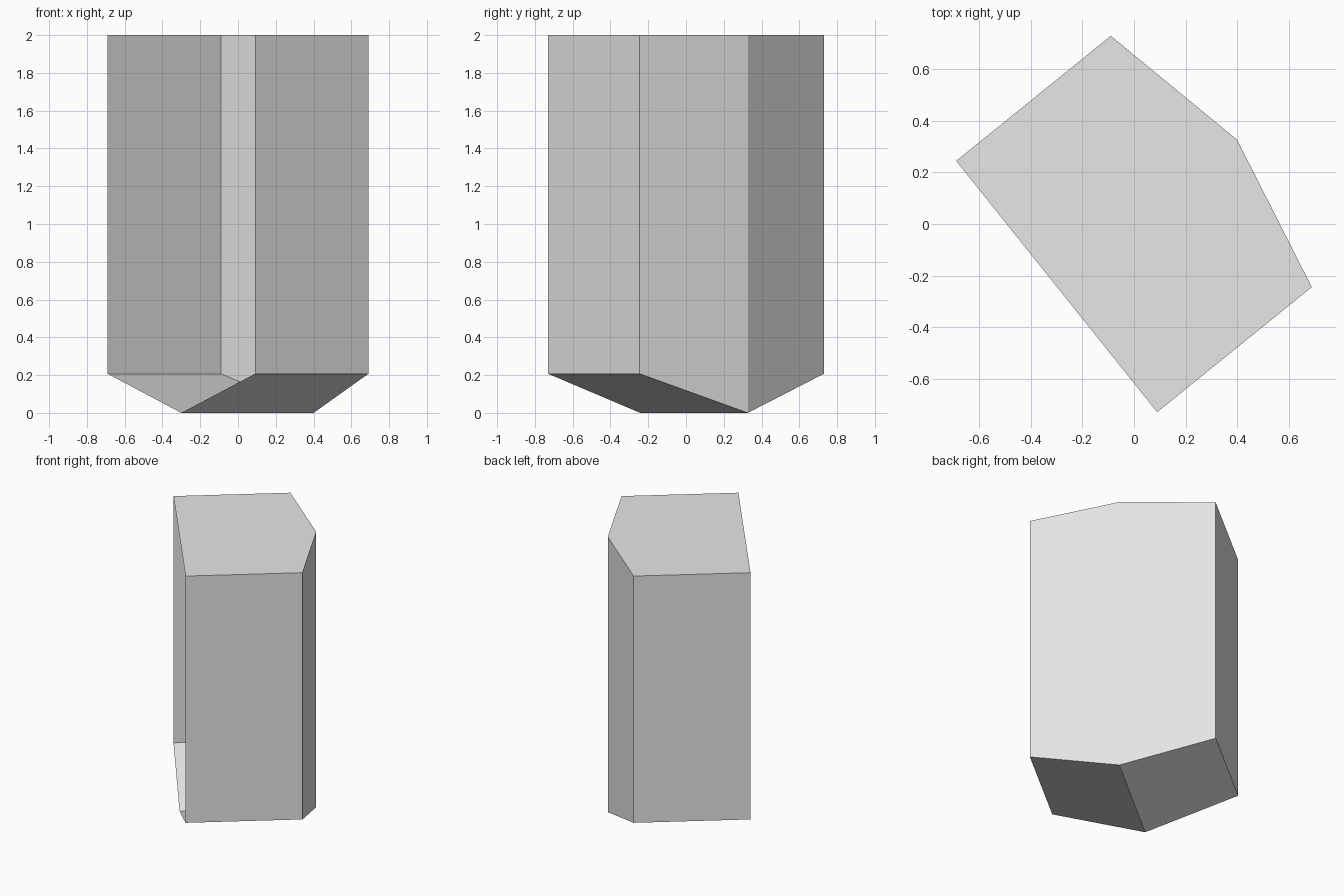
import bpy
import bmesh
from mathutils import Vector

cube = bpy.data.objects.get("Cube")
if cube:
    bpy.data.objects.remove(cube, do_unlink=True)

TOP, EAVE = 2.0, 0.207

# One plain grey
grey = bpy.data.materials.new("light grey")
grey.use_nodes = True
grey.diffuse_color = (0.8, 0.8, 0.8, 1)
grey.node_tree.nodes["Principled BSDF"].inputs["Base Color"].default_value = (0.8, 0.8, 0.8, 1)


def add_part(name, polygons):
    """Make a flat-shaded object from a few polygons that share corners."""
    bm = bmesh.new()
    for points in polygons:
        bm.faces.new([bm.verts.new(p) for p in points])
    bmesh.ops.remove_doubles(bm, verts=bm.verts, dist=0.0001)
    mesh = bpy.data.meshes.new(name)
    bm.to_mesh(mesh)
    bm.free()
    mesh.materials.append(grey)
    obj = bpy.data.objects.new(name, mesh)
    bpy.context.collection.objects.link(obj)


# Lower corners, counter-clockwise from above
front = Vector((0.09, -0.73, EAVE))
left = Vector((0.69, -0.245, EAVE))
keel_back = Vector((0.40, 0.327, 0))
back = Vector((-0.09, 0.73, EAVE))
right = Vector((-0.69, 0.245, EAVE))
keel_front = Vector((-0.30, -0.2425, 0))
outline = [front, left, keel_back, back, right]


def raised(p):
    return Vector((p.x, p.y, TOP))


# Upright walls; the side between right and front stays open
add_part("side_walls", [(p, q, raised(q), raised(p))
                        for p, q in zip(outline, outline[1:])])

# Flat lid
add_part("top_panel", [[raised(p) for p in outline]])

# Two sloping panels meeting along the bottom keel
add_part("bottom_slopes", [(front, keel_front, keel_back, left),
                           (right, back, keel_back, keel_front)])
